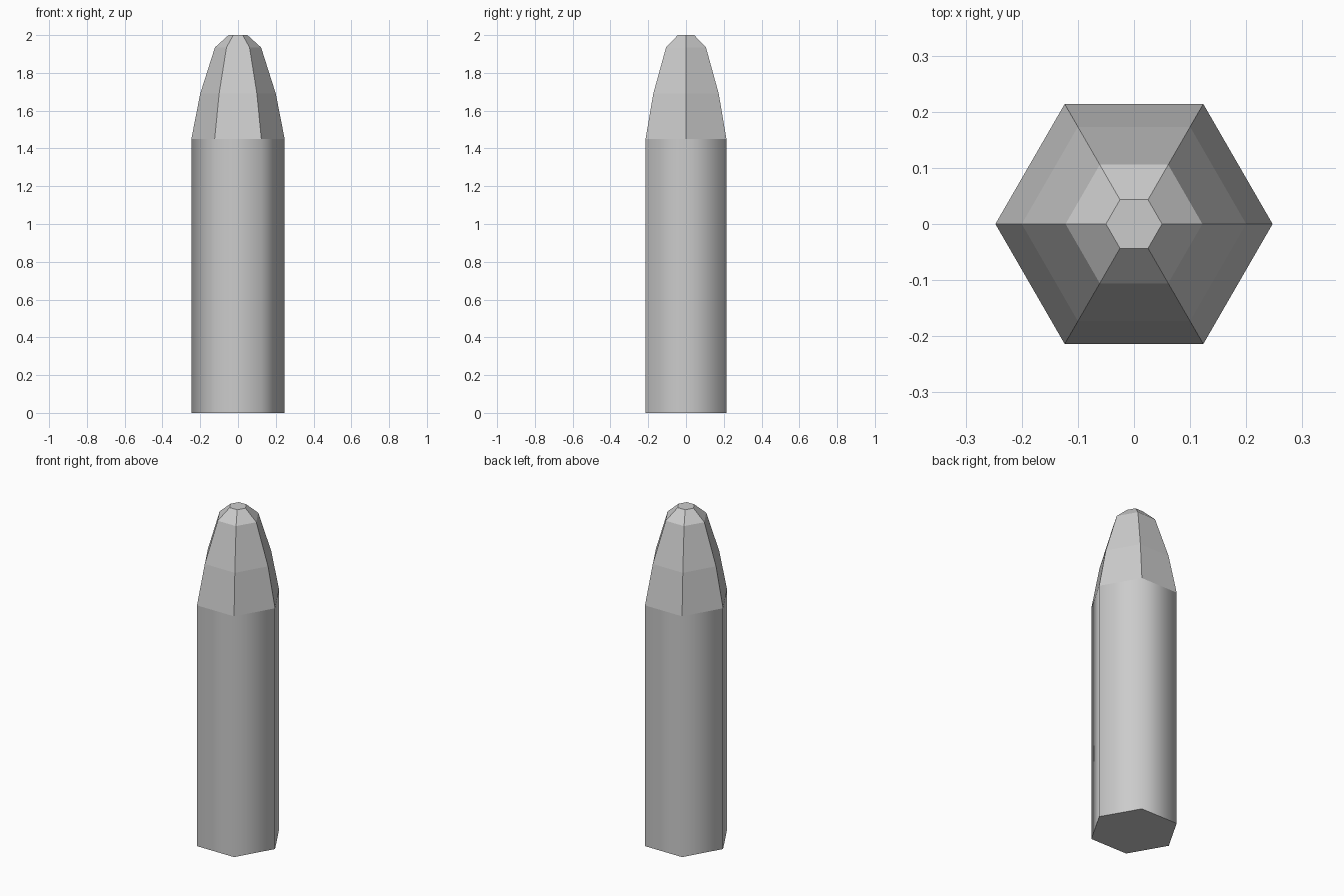
import bpy, bmesh
from math import cos, sin, pi

cube = bpy.data.objects.get("Cube")
if cube:
    bpy.data.objects.remove(cube, do_unlink=True)

SIDES = 6

grey = bpy.data.materials.new("grey")
grey.use_nodes = True
colour = (0.6, 0.6, 0.6, 1)
grey.diffuse_color = colour
grey.node_tree.nodes["Principled BSDF"].inputs["Base Color"].default_value = colour


def hex_loft(name, profile, cap_bottom=False, cap_top=False, smooth=False):
    """Stack hexagonal rings given as (radius, height) and skin them."""
    bm = bmesh.new()
    rings = [[bm.verts.new((r * cos(2 * pi * i / SIDES), r * sin(2 * pi * i / SIDES), z))
              for i in range(SIDES)] for r, z in profile]
    for low, high in zip(rings, rings[1:]):
        for i in range(SIDES):
            j = (i + 1) % SIDES
            bm.faces.new((low[i], low[j], high[j], high[i])).smooth = smooth
    caps = []
    if cap_bottom:
        caps.append(bm.faces.new(rings[0][::-1]))
    if cap_top:
        caps.append(bm.faces.new(rings[-1]))
    # Caps stay crisp against smooth sides
    for cap in caps:
        for edge in cap.edges:
            edge.smooth = False
    mesh = bpy.data.meshes.new(name)
    bm.to_mesh(mesh)
    bm.free()
    mesh.materials.append(grey)
    obj = bpy.data.objects.new(name, mesh)
    bpy.context.collection.objects.link(obj)
    return obj


# Smooth-shaded hexagonal shaft, open where the tip sits
hex_loft("shaft", [(0.247, 0), (0.247, 1.45)], cap_bottom=True, smooth=True)

# Faceted tapering tip with a small flat end
hex_loft("tip", [(0.247, 1.45), (0.2, 1.69), (0.122, 1.935), (0.05, 2)], cap_top=True)
